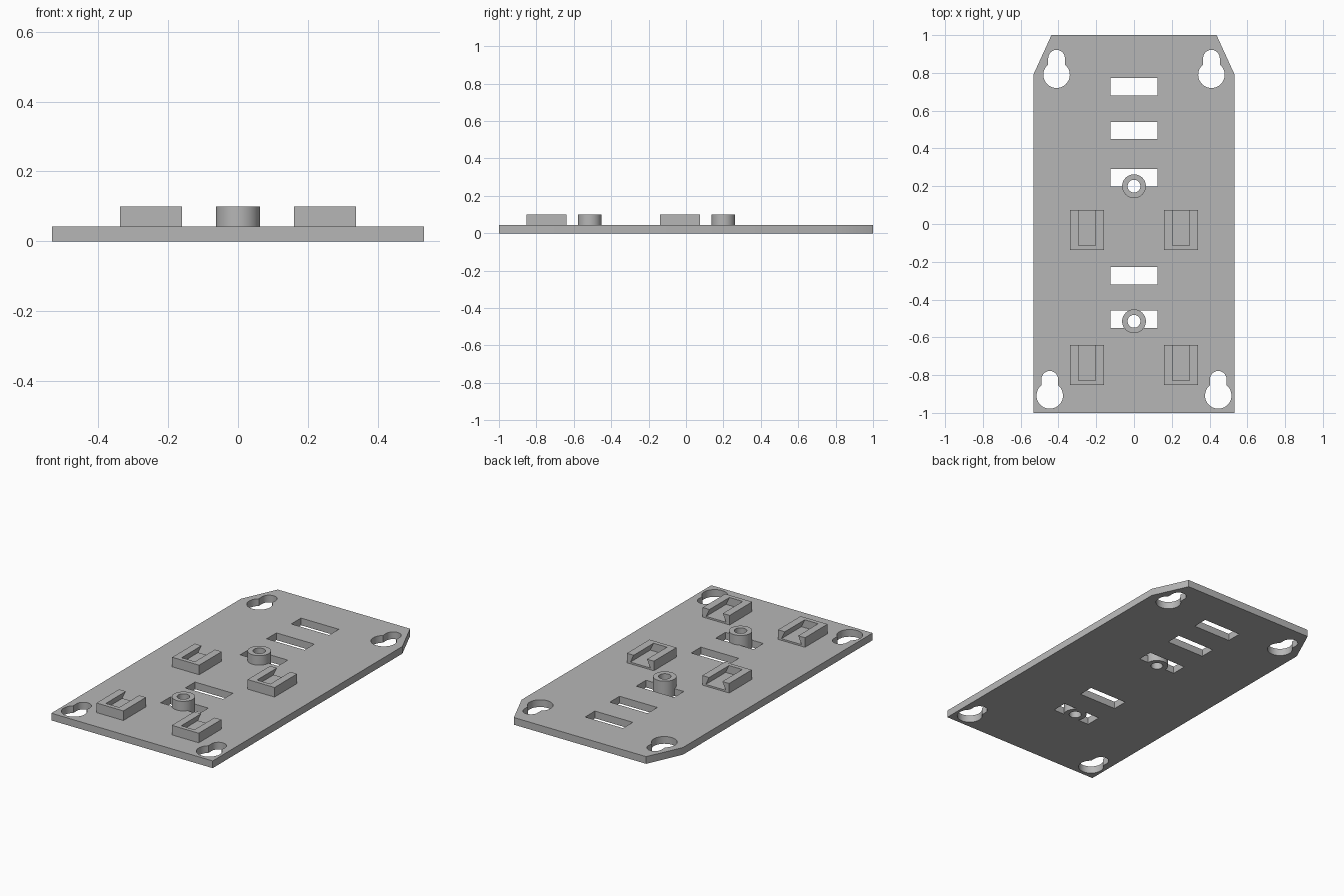
import bpy, bmesh, math

if "Cube" in bpy.data.objects:
    bpy.data.objects.remove(bpy.data.objects["Cube"])

T, H = 0.043, 0.10          # plate thickness, overall height

grey = bpy.data.materials.new("grey plastic")
grey.diffuse_color = (0.47, 0.47, 0.47, 1)
grey.use_nodes = True
grey.node_tree.nodes["Principled BSDF"].inputs["Base Color"].default_value = grey.diffuse_color


def prism(name, profile, lo, hi, axis="z"):
    """Extrude a 2D profile: (x, y) along z, or (x, z) along y."""
    bm = bmesh.new()
    put = (lambda a, b, c: (a, b, c)) if axis == "z" else (lambda a, b, c: (a, c, b))
    low = [bm.verts.new(put(a, b, lo)) for a, b in profile]
    high = [bm.verts.new(put(a, b, hi)) for a, b in profile]
    bm.faces.new(low)
    bm.faces.new(high)
    n = len(profile)
    for i in range(n):
        j = (i + 1) % n
        bm.faces.new((low[i], low[j], high[j], high[i]))
    bmesh.ops.recalc_face_normals(bm, faces=bm.faces)
    mesh = bpy.data.meshes.new(name)
    bm.to_mesh(mesh)
    bm.free()
    mesh.materials.append(grey)
    obj = bpy.data.objects.new(name, mesh)
    bpy.context.collection.objects.link(obj)
    return obj


def rect(x0, x1, y0, y1):
    return [(x0, y0), (x1, y0), (x1, y1), (x0, y1)]


def arc(cx, cy, r, a0, a1, n):
    return [(cx + r * math.cos(a0 + (a1 - a0) * i / n),
             cy + r * math.sin(a0 + (a1 - a0) * i / n)) for i in range(n + 1)]


def circle(cx, cy, r, n=40):
    return arc(cx, cy, r, 0, 2 * math.pi, n)[:-1]


def keyhole(cx, cy, r, neck_r, neck_y):
    """Large round hole with a narrower round-ended neck above it."""
    a = math.acos(neck_r / r)
    return (arc(cx, neck_y, neck_r, 0, math.pi, 16)
            + arc(cx, cy, r, math.pi - a, 2 * math.pi + a, 32))


def combine(target, tool, operation):
    tool.hide_render = True
    mod = target.modifiers.new("combine", 'BOOLEAN')
    mod.operation, mod.object, mod.solver = operation, tool, 'EXACT'
    bpy.context.view_layer.objects.active = target
    bpy.ops.object.modifier_apply(modifier=mod.name)
    bpy.data.objects.remove(tool)


# Base plate with two clipped corners
plate = prism("mounting_plate", [(-0.533, -1), (0.533, -1), (0.533, 0.79),
                                 (0.437, 1), (-0.437, 1), (-0.533, 0.79)], 0, T)

# Row of rectangular windows
for y in (0.727, 0.495, 0.245, -0.273, -0.505):
    combine(plate, prism("window_cutter", rect(-0.125, 0.125, y - 0.046, y + 0.046),
                         -0.1, 0.2), 'DIFFERENCE')

# Keyhole hanging slots
for s in (-1, 1):
    for x, y, neck_y in ((0.41, 0.79, 0.878), (0.446, -0.908, -0.822)):
        combine(plate, prism("keyhole_cutter", keyhole(s * x, y, 0.07, 0.044, neck_y),
                             -0.1, 0.2), 'DIFFERENCE')

# Round posts bored right through
for y in (0.2, -0.515):
    combine(plate, prism("post", circle(0, y, 0.063), 0, H), 'UNION')
    combine(plate, prism("bore_cutter", circle(0, y, 0.034), -0.1, 0.2), 'DIFFERENCE')

# Clip blocks with an undercut channel open at the back
for s, side in ((-1, "left"), (1, "right")):
    for y, row in ((0.075, "rear"), (-0.64, "front")):
        x = s * 0.249
        block = prism(f"clip_block_{row}_{side}",
                      rect(x - 0.089, x + 0.089, y - 0.213, y), T, H)
        channel = [(x - 0.066, T + 0.01), (x + 0.066, T + 0.01), (x + 0.044, H),
                   (x + 0.044, H + 0.05), (x - 0.044, H + 0.05), (x - 0.044, H)]
        combine(block, prism("channel_cutter", channel, y - 0.188, y + 0.05, "y"),
                'DIFFERENCE')

# Smooth the round walls, keep hard edges
bpy.ops.object.select_all(action='DESELECT')
plate.select_set(True)
bpy.context.view_layer.objects.active = plate
bpy.ops.object.shade_smooth_by_angle(angle=math.radians(30))
